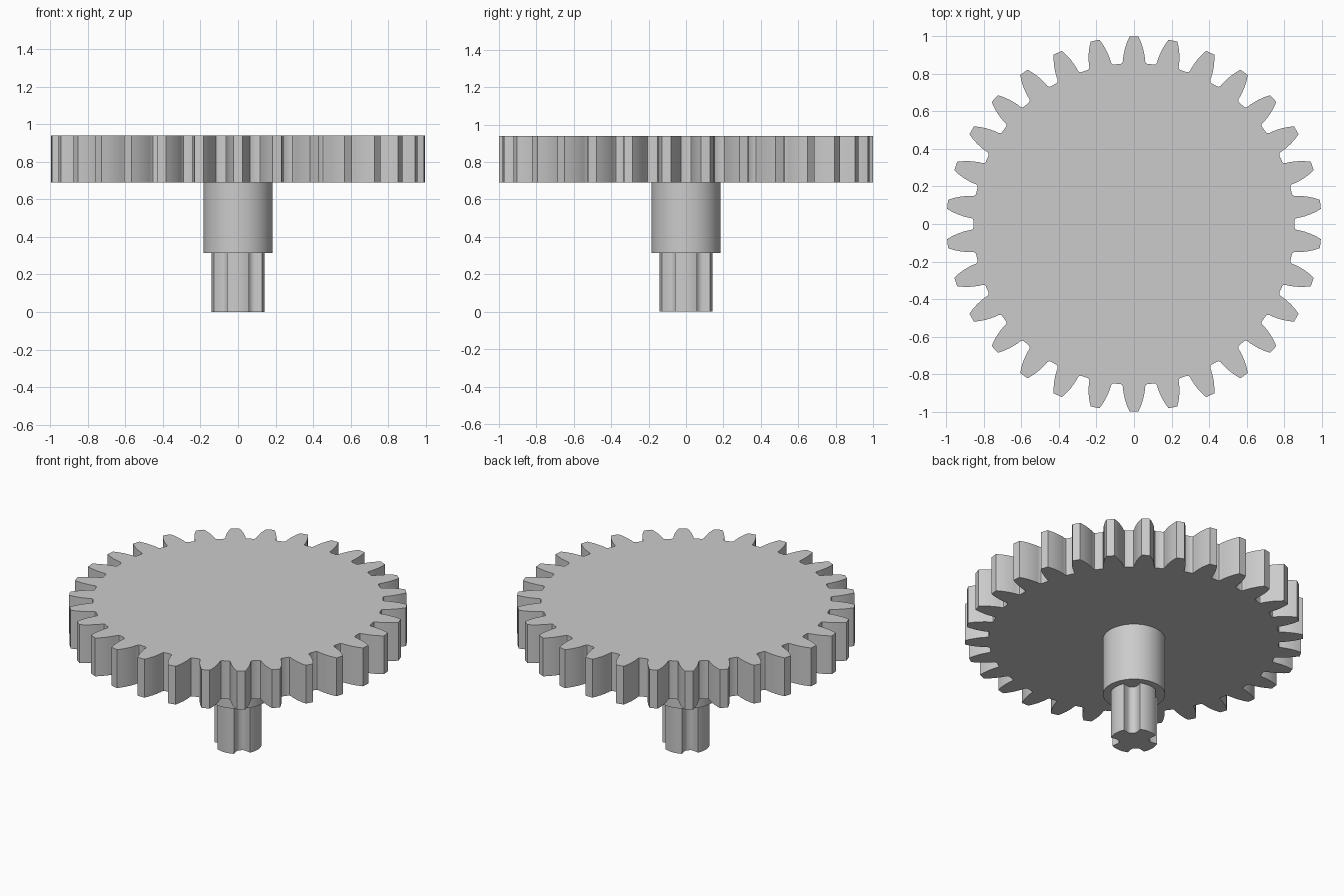
import bpy, bmesh, math

cube = bpy.data.objects.get("Cube")
if cube:
    bpy.data.objects.remove(cube, do_unlink=True)

grey = bpy.data.materials.new("light_grey")
grey.use_nodes = True
colour = (0.6, 0.6, 0.6, 1)
grey.diffuse_color = colour
grey.node_tree.nodes["Principled BSDF"].inputs["Base Color"].default_value = colour


def prism(name, outline, z0, z1):
    """Extrude a closed counter-clockwise outline from z0 to z1."""
    bm = bmesh.new()
    face = bm.faces.new([bm.verts.new((x, y, z0)) for x, y in outline])
    ext = bmesh.ops.extrude_face_region(bm, geom=[face])
    top = [g for g in ext["geom"] if isinstance(g, bmesh.types.BMVert)]
    bmesh.ops.translate(bm, verts=top, vec=(0, 0, z1 - z0))
    if face.is_valid is False or len(bm.faces) < len(outline) + 2:
        bm.faces.new([v for v in bm.verts if v not in top])
    bmesh.ops.recalc_face_normals(bm, faces=bm.faces)
    mesh = bpy.data.meshes.new(name)
    bm.to_mesh(mesh)
    bm.free()
    mesh.materials.append(grey)
    obj = bpy.data.objects.new(name, mesh)
    bpy.context.collection.objects.link(obj)
    bpy.ops.object.select_all(action="DESELECT")
    obj.select_set(True)
    bpy.context.view_layer.objects.active = obj
    bpy.ops.object.shade_smooth_by_angle(angle=math.radians(30))
    return obj


def toothed(half_tooth, count, start):
    """Mirror half a tooth (radial, sideways) and repeat it around the axis."""
    tooth = [(r, -s) for r, s in reversed(half_tooth)] + half_tooth
    outline = []
    for i in range(count):
        a = start + math.tau * i / count
        c, s = math.cos(a), math.sin(a)
        outline += [(r * c - t * s, r * s + t * c) for r, t in tooth]
    return outline


# Large spur gear: tapered teeth with rounded roots
gear_tooth = [(0.999, 0.024), (0.97, 0.037), (0.94, 0.047), (0.91, 0.054),
              (0.885, 0.058), (0.868, 0.059), (0.858, 0.063), (0.854, 0.07)]
prism("gear_wheel", toothed(gear_tooth, 30, math.pi / 2), 0.69, 0.94)

# Smooth round hub under the gear
ring = [(0.184 * math.cos(math.tau * i / 64), 0.184 * math.sin(math.tau * i / 64))
        for i in range(64)]
prism("hub", ring, 0.315, 0.70)

# Four-lobed pinion shaft with arched tips
tip = [(0.141 * math.cos(math.radians(d)), 0.141 * math.sin(math.radians(d)))
       for d in (4, 11, 18, 25)]
pinion_tooth = tip + [(0.11, 0.056), (0.09, 0.052), (0.078, 0.053), (0.069, 0.058)]
prism("pinion_shaft", toothed(pinion_tooth, 4, 0), 0.0, 0.33)
